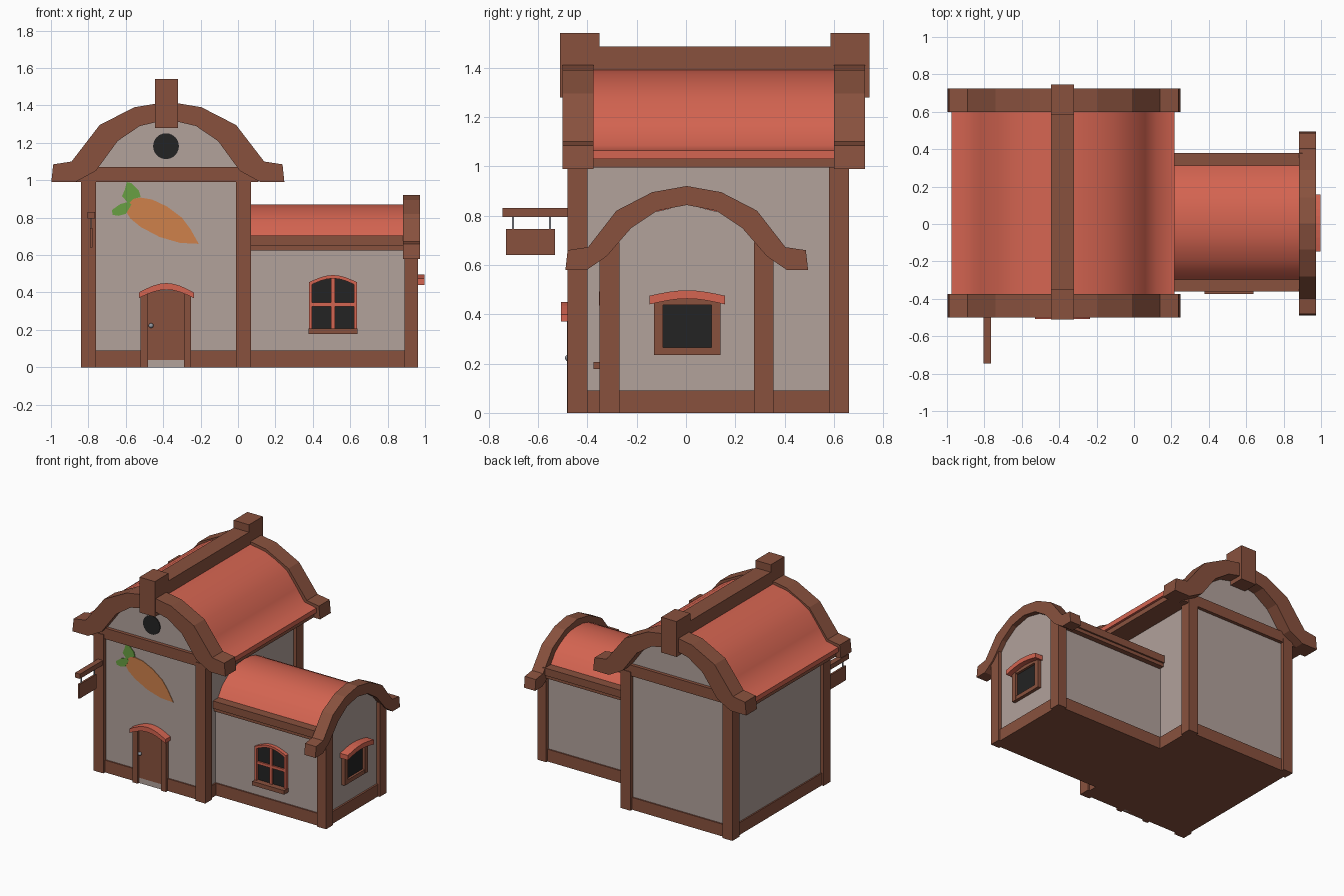
import bpy, bmesh, math

def material(name, rgb):
    m = bpy.data.materials.new(name)
    m.diffuse_color = (*rgb, 1)
    return m

WALL = material("plaster", (0.445, 0.36, 0.33))
WOOD = material("brown wood", (0.25, 0.083, 0.048))
RED = material("red tile", (0.66, 0.128, 0.082))
DARK = material("dark glass", (0.017, 0.017, 0.017))
ORANGE = material("carrot orange", (0.62, 0.22, 0.07))
GREEN = material("leaf green", (0.14, 0.35, 0.055))
METAL = material("grey metal", (0.3, 0.32, 0.36))

def finish(name, bm, mat):
    bmesh.ops.recalc_face_normals(bm, faces=bm.faces)
    me = bpy.data.meshes.new(name)
    bm.to_mesh(me)
    bm.free()
    me.materials.append(mat)
    ob = bpy.data.objects.new(name, me)
    bpy.context.collection.objects.link(ob)
    return ob

def prism(name, pts, axis, a, b, mat):
    """Extrude a profile along y (pts are x,z) or x (pts are y,z)."""
    bm = bmesh.new()
    at = lambda p, d: (p[0], d, p[1]) if axis == 'y' else (d, p[0], p[1])
    f = bm.faces.new([bm.verts.new(at(p, a)) for p in pts])
    new = bmesh.ops.extrude_face_region(bm, geom=[f])
    vs = [v for v in new['geom'] if isinstance(v, bmesh.types.BMVert)]
    d = b - a
    bmesh.ops.translate(bm, verts=vs, vec=(0, d, 0) if axis == 'y' else (d, 0, 0))
    return finish(name, bm, mat)

def box(name, x, y, z, mat):
    return prism(name, [(x[0], z[0]), (x[1], z[0]), (x[1], z[1]), (x[0], z[1])], 'y', y[0], y[1], mat)

def mirrored(half, c):
    """Half profile ordered from eave to ridge (last point on the centre line)."""
    return [(c - u, z) for u, z in half] + [(c + u, z) for u, z in half[-2::-1]]

def band(outer, inner, c):
    return mirrored(outer, c) + mirrored(inner, c)[::-1]

def arc(c, half, z_end, z_mid, n=8):
    return [(c - half + 2 * half * i / n,
             z_end + (z_mid - z_end) * math.sin(math.pi * i / n)) for i in range(n + 1)]

def smooth(ob):
    bpy.ops.object.select_all(action='DESELECT')
    ob.select_set(True)
    bpy.context.view_layer.objects.active = ob
    bpy.ops.object.shade_smooth_by_angle(angle=math.radians(45))

# ---- main house body
C = -0.38
prism("main_walls", [(-0.815, 0.01), (-0.815, 1.03)] +
      mirrored([(0.4, 1.06), (0.31, 1.25), (0.16, 1.34), (0, 1.37)], C) +
      [(0.045, 1.03), (0.045, 0.01)], 'y', -0.45, 0.63, WALL)
box("main_base", (-0.825, 0.055), (-0.46, 0.64), (0, 0.09), WOOD)
for x in (-0.84, -0.01):
    for y in (-0.48, 0.58):
        box("main_post", (x, x + 0.08), (y, y + 0.08), (0, 1.02), WOOD)
for y in (-0.475, 0.615):
    box("gable_beam", (-0.87, 0.11), (y, y + 0.04), (0.99, 1.07), WOOD)

# ---- main roof
box("eave_slab", (C - 0.58, C + 0.58), (-0.4, 0.62), (0.995, 1.035), WOOD)
smooth(prism("main_roof", band(
    [(0.597, 1.03), (0.597, 1.065), (0.5, 1.085), (0.44, 1.17), (0.36, 1.275), (0.27, 1.33), (0.18, 1.37), (0, 1.4)],
    [(0.58, 1.03), (0.47, 1.04), (0.33, 1.25), (0.17, 1.33), (0, 1.36)], C), 'y', -0.4, 0.63, RED))
trim = band([(0.623, 0.99), (0.613, 1.085), (0.515, 1.1), (0.365, 1.295), (0.18, 1.39), (0, 1.42)],
            [(0.495, 0.99), (0.385, 1.05), (0.268, 1.21), (0.15, 1.29), (0, 1.325)], C + 0.005)
for y0, y1 in ((-0.5, -0.375), (0.6, 0.725)):
    prism("main_roof_trim", trim, 'y', y0, y1, WOOD)
for y in (-0.51, 0.585):
    box("ridge_end_block", (-0.445, -0.32), (y, y + 0.16), (1.28, 1.54), WOOD)
box("ridge_beam", (-0.445, -0.32), (-0.4, 0.63), (1.36, 1.485), WOOD)

# ---- side wing
prism("wing_walls", [(-0.325, 0.01), (-0.325, 0.67)] +
      mirrored([(0.25, 0.74), (0.13, 0.815), (0, 0.845)], 0.003) +
      [(0.33, 0.67), (0.33, 0.01)], 'x', 0, 0.935, WALL)
box("wing_base", (0, 0.948), (-0.335, 0.34), (0, 0.09), WOOD)
for y in (-0.35, 0.275):
    box("wing_post", (0.89, 0.962), (y, y + 0.08), (0, 0.69), WOOD)
for y0, y1 in ((-0.362, -0.28), (0.29, 0.38)):
    box("wing_eave_beam", (0.05, 0.9), (y0, y1), (0.65, 0.705), WOOD)
    box("wing_eave_lower", (0.05, 0.9), (y0 + 0.012, y1 - 0.012), (0.625, 0.65), WOOD)
smooth(prism("wing_roof", band(
    [(0.315, 0.69), (0.255, 0.775), (0.2, 0.815), (0.135, 0.848), (0.07, 0.866), (0, 0.87)],
    [(0.28, 0.69), (0.22, 0.75), (0.12, 0.81), (0, 0.83)], 0.008), 'x', 0.03, 0.9, RED))
prism("wing_roof_trim", band(
    [(0.492, 0.58), (0.483, 0.66), (0.4, 0.672), (0.285, 0.82), (0.14, 0.895), (0, 0.92)],
    [(0.405, 0.58), (0.325, 0.635), (0.225, 0.75), (0.12, 0.82), (0, 0.843)], 0.003), 'x', 0.882, 0.972, WOOD)

# ---- door
box("door", (-0.485, -0.285), (-0.468, -0.44), (0.04, 0.41), WOOD)
box("threshold", (-0.48, -0.29), (-0.466, -0.44), (0, 0.04), WALL)
for x in (-0.52, -0.29):
    box("door_post", (x, x + 0.04), (-0.482, -0.44), (0, 0.4), WOOD)
prism("door_lintel", arc(-0.383, 0.147, 0.4, 0.45) + arc(-0.383, 0.147, 0.37, 0.415)[::-1],
      'y', -0.507, -0.44, RED)
bm = bmesh.new()
bmesh.ops.create_uvsphere(bm, u_segments=12, v_segments=8, radius=0.013)
bmesh.ops.translate(bm, verts=bm.verts, vec=(-0.465, -0.478, 0.223))
smooth(finish("door_knob", bm, METAL))

# ---- round gable window
prism("round_window", [(-0.385 + 0.069 * math.cos(i * math.tau / 24),
                        1.182 + 0.069 * math.sin(i * math.tau / 24)) for i in range(24)],
      'y', -0.456, -0.448, DARK)

# ---- wing front window
wx = 0.508
prism("window_glass", [(wx - 0.12, 0.2)] + arc(wx, 0.12, 0.445, 0.48) + [(wx + 0.12, 0.2)],
      'y', -0.331, -0.324, DARK)
prism("window_arch", arc(wx, 0.128, 0.455, 0.493) + arc(wx, 0.128, 0.435, 0.475)[::-1],
      'y', -0.353, -0.32, RED)
for x in (wx - 0.128, wx + 0.112):
    box("window_side", (x, x + 0.016), (-0.348, -0.32), (0.2, 0.455), RED)
box("window_mullion", (wx - 0.01, wx + 0.01), (-0.343, -0.32), (0.2, 0.48), RED)
box("window_crossbar", (wx - 0.12, wx + 0.12), (-0.342, -0.32), (0.325, 0.345), RED)
box("window_sill", (wx - 0.13, wx + 0.13), (-0.375, -0.32), (0.177, 0.207), WOOD)

# ---- wing end window
box("end_window_glass", (0.93, 0.942), (-0.1, 0.11), (0.26, 0.445), DARK)
for y in (-0.13, 0.103):
    box("end_window_side", (0.93, 0.96), (y, y + 0.036), (0.235, 0.455), WOOD)
for z in (0.235, 0.438):
    box("end_window_rail", (0.93, 0.959), (-0.13, 0.139), (z, z + 0.03), WOOD)
prism("end_window_lintel", arc(0.005, 0.153, 0.475, 0.497) + arc(0.005, 0.153, 0.44, 0.463)[::-1],
      'x', 0.93, 0.998, RED)

# ---- painted carrot
def plate(name, pts, mat, y):
    prism(name, pts, 'y', y, -0.448, mat)

plate("carrot_root", [(-0.595, 0.87), (-0.565, 0.9), (-0.52, 0.907), (-0.46, 0.897), (-0.38, 0.86),
                      (-0.3, 0.8), (-0.255, 0.74), (-0.21, 0.66), (-0.31, 0.665), (-0.42, 0.697),
                      (-0.52, 0.75), (-0.575, 0.795), (-0.597, 0.83)], ORANGE, -0.454)
plate("carrot_upper_leaf", [(-0.595, 0.99), (-0.57, 0.985), (-0.53, 0.945), (-0.52, 0.91), (-0.56, 0.9),
                            (-0.585, 0.875), (-0.62, 0.915), (-0.605, 0.95)], GREEN, -0.456)
plate("carrot_lower_leaf", [(-0.675, 0.84), (-0.63, 0.872), (-0.585, 0.885), (-0.57, 0.87),
                            (-0.6, 0.82), (-0.64, 0.81), (-0.67, 0.815)], GREEN, -0.455)

# ---- hanging sign
box("sign_arm", (-0.805, -0.765), (-0.745, -0.47), (0.795, 0.83), WOOD)
for y in (-0.705, -0.555):
    box("sign_hanger", (-0.788, -0.782), (y, y + 0.008), (0.74, 0.8), METAL)
box("sign_board", (-0.792, -0.778), (-0.73, -0.532), (0.64, 0.745), WOOD)
